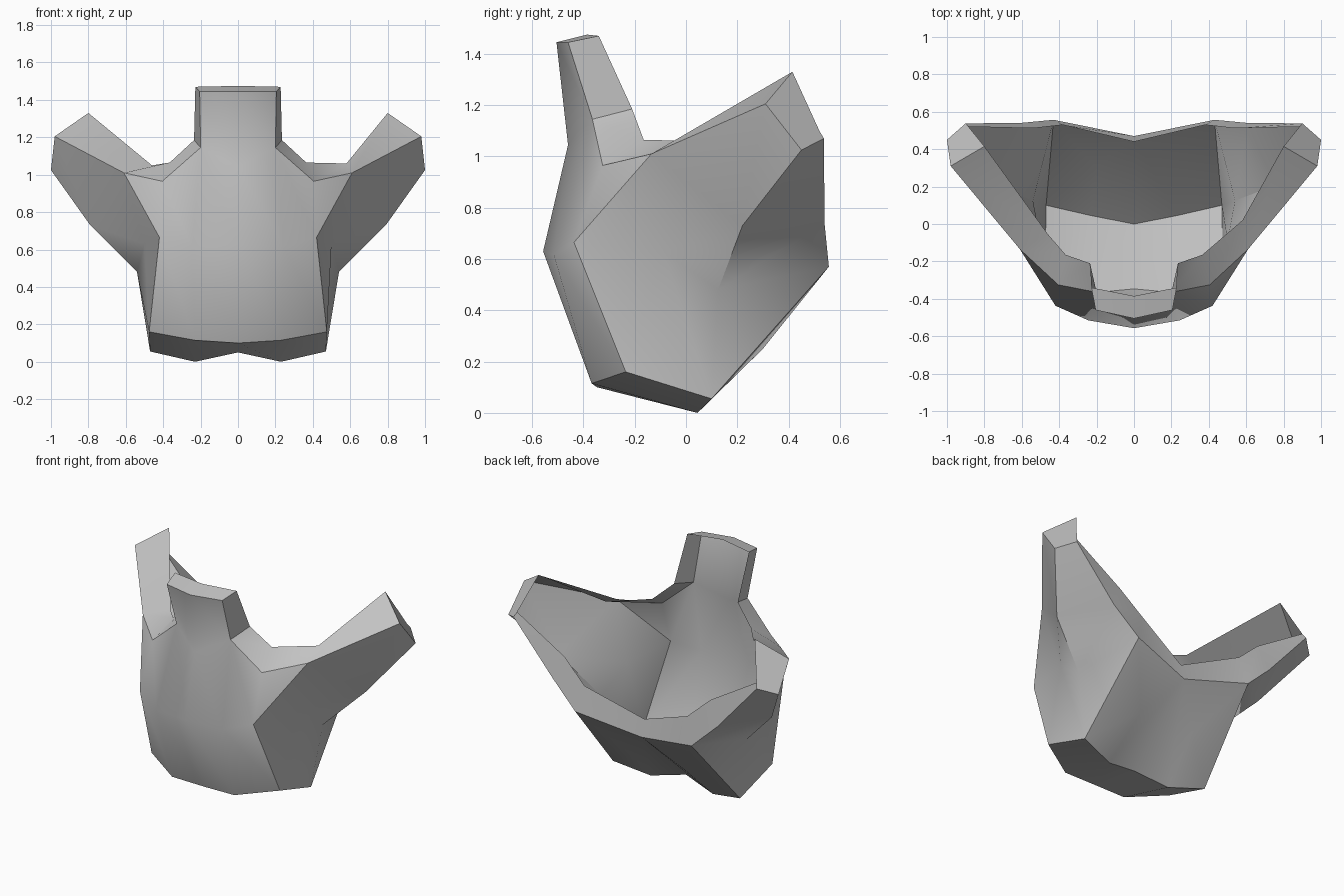
import bpy, bmesh, math

if "Cube" in bpy.data.objects:
    bpy.data.objects.remove(bpy.data.objects["Cube"])

# Shell landmarks on the +x side; the other side is mirrored
SHELL = {
    # front centre line, collar to floor
    "c1": (0, -.505, 1.445), "c2": (0, -.46, 1.045), "c3": (0, -.557, .63), "c4": (0, -.347, .10),
    # column beside the centre
    "t1": (.205, -.46, 1.445), "t2": (.20, -.365, 1.145), "t5": (.245, -.515, .615), "t6": (.23, -.368, .115),
    # front ridge
    "t3": (.405, -.325, .965), "r1": (.42, -.437, .665), "r2": (.475, -.235, .16),
    # side and arm
    "t4": (.61, -.135, 1.01), "p": (.50, -.09, .63),
    "a": (.98, .31, 1.205), "b": (1, .45, 1.025), "l1": (.79, .22, .73), "l2": (.54, .125, .48),
    # floor back edge
    "f0": (0, 0, .05), "f1": (.23, .045, 0), "f2": (.47, .10, .055),
    # back wall and back rim
    "g": (.20, .30, .25), "n": (0, .47, .48), "m": (.43, .557, .57),
    "k": (.61, .54, .74), "c": (.90, .538, 1.07),
}
# Inner edge of the folded rim
LIP = {
    "i0": (0, -.385, 1.475), "i1": (.228, -.34, 1.47), "i2": (.235, -.21, 1.185),
    "i3": (.365, -.165, 1.065), "i4": (.58, .02, 1.06), "d": (.80, .415, 1.33),
    "e": (.885, .52, 1.10), "k2": (.54, .512, .89), "m2": (.38, .53, .745), "n2": (0, .44, .59),
}
LEFT = {"i4": (.46, -.055, 1.05)}   # the left armhole is slightly tighter

SHELL_FACES = [
    "c1 c2 t2 t1", "c2 c3 t5 t2", "c3 c4 t6 t5",            # front centre
    "t2 t5 r1 t3", "t5 t6 r2 r1",                           # front side
    "t3 r1 t4", "t4 r1 p", "r1 r2 p", "p r2 f2 l2",         # flank
    "t4 p l1", "p l2 l1", "t4 l1 a", "l1 b a",              # arm
    "l1 k c b", "l2 m k l1", "l2 f2 m",                     # back of arm
    "m f2 g", "m g n", "g f2 f1", "n g f1", "n f1 f0",      # back wall
    "c4 f0 f1 t6", "t6 f1 f2 r2",                           # floor
]
LIP_FACES = [
    "c1 t1 i1 i0", "t1 t2 i2 i1", "t2 t3 i3 i2", "t3 t4 i4 i3", "t4 a d i4",
    "a b c e d",                                            # arm end
    "c k k2 e", "k m m2 k2", "m n n2 m2",                   # back rim
]

grey = bpy.data.materials.new("plain grey")
grey.diffuse_color = (.55, .55, .55, 1)
grey.use_nodes = True
grey.node_tree.nodes["Principled BSDF"].inputs["Base Color"].default_value = grey.diffuse_color


def build(name, faces, angle):
    """Make both halves of a part from its named corners."""
    bm = bmesh.new()
    for side in (1, -1):
        points = {**SHELL, **LIP, **(LEFT if side < 0 else {})}
        verts = {}
        for face in faces:
            keys = face.split()
            for key in keys:
                if key not in verts:
                    x, y, z = points[key]
                    verts[key] = bm.verts.new((x * side, y, z))
            bm.faces.new([verts[k] for k in keys[::side]])
    bmesh.ops.remove_doubles(bm, verts=bm.verts, dist=.0005)
    mesh = bpy.data.meshes.new(name)
    bm.to_mesh(mesh)
    bm.free()
    mesh.materials.append(grey)
    obj = bpy.data.objects.new(name, mesh)
    bpy.context.collection.objects.link(obj)
    bpy.ops.object.select_all(action='DESELECT')
    obj.select_set(True)
    bpy.context.view_layer.objects.active = obj
    bpy.ops.object.shade_smooth_by_angle(angle=math.radians(angle))


build("body_shell", SHELL_FACES, 45)
build("folded_rim", LIP_FACES, 30)
